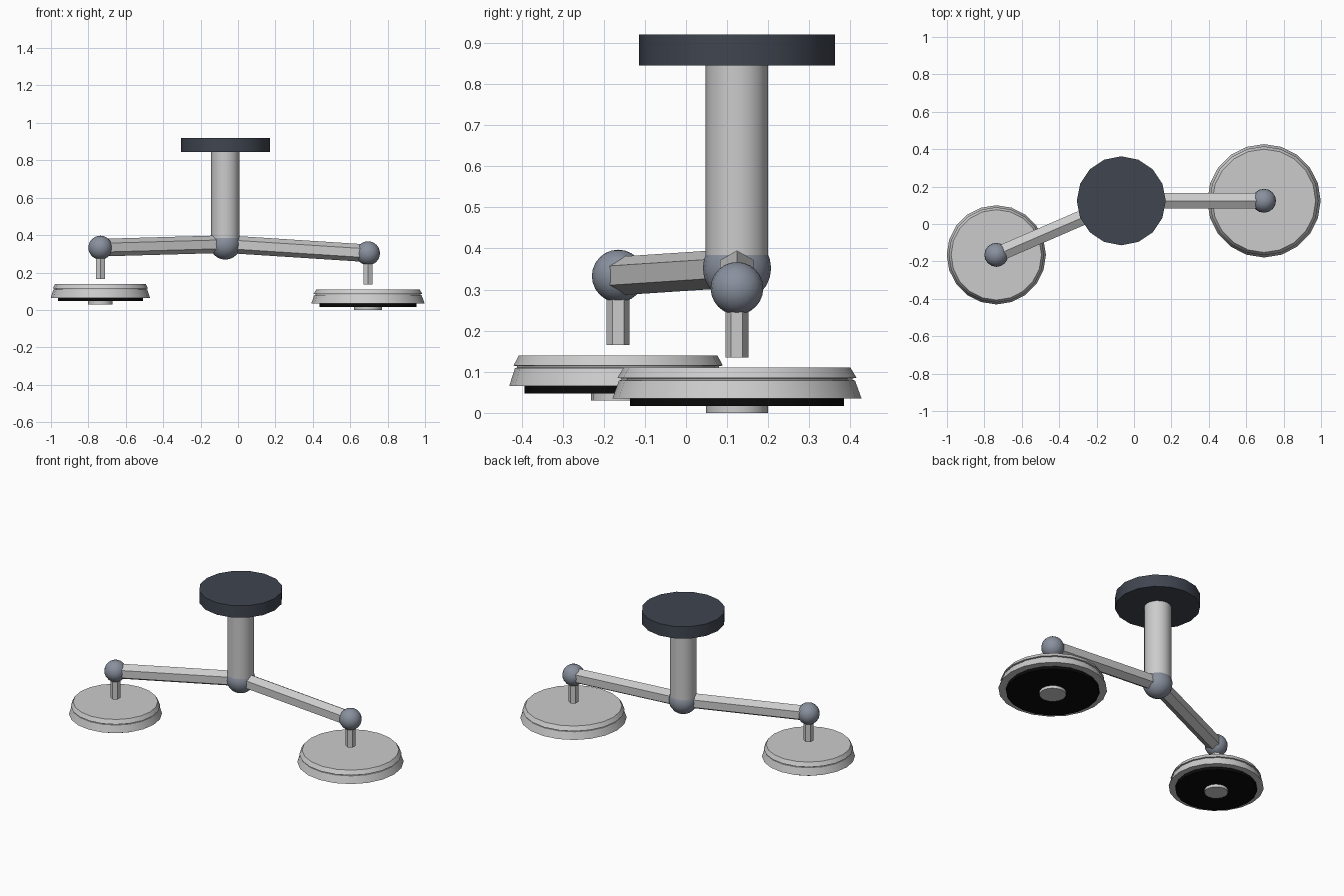
import bpy, math
from mathutils import Vector

if "Cube" in bpy.data.objects:
    bpy.data.objects.remove(bpy.data.objects["Cube"])


def material(name, rgb):
    m = bpy.data.materials.new(name)
    m.diffuse_color = (*rgb, 1)
    m.use_nodes = True
    m.node_tree.nodes["Principled BSDF"].inputs["Base Color"].default_value = m.diffuse_color
    return m


DARK = material("dark_paint", (0.05, 0.06, 0.08))
BLACK = material("black_glass", (0.003, 0.003, 0.003))
STEEL = material("joint_steel", (0.25, 0.28, 0.34))


def finish(name, mat=None, smooth=True):
    o = bpy.context.object
    o.name = name
    if mat:
        o.data.materials.append(mat)
    if smooth:
        bpy.ops.object.shade_smooth_by_angle(angle=math.radians(30))
    return o


def cylinder(name, x, y, z0, z1, r, sides, mat=None, r_top=None, smooth=True):
    bpy.ops.mesh.primitive_cone_add(vertices=sides, radius1=r, radius2=r if r_top is None else r_top,
                                    depth=z1 - z0, location=(x, y, (z0 + z1) / 2))
    return finish(name, mat, smooth)


def ball(name, p, r):
    bpy.ops.mesh.primitive_uv_sphere_add(segments=16, ring_count=12, radius=r, location=p)
    return finish(name, STEEL)


def arm(name, a, b, r):
    # hexagonal bar with a ridge on top
    d = Vector(b) - Vector(a)
    bpy.ops.mesh.primitive_cylinder_add(vertices=6, radius=r, depth=d.length,
                                        location=(Vector(a) + Vector(b)) / 2)
    o = finish(name, smooth=False)
    o.rotation_euler = d.to_track_quat('Z', 'Y').to_euler()


def lamp_head(name, x, y, z, s):
    # two-tier housing with a narrow groove, turned from a profile
    profile = [(0, 0.035), (0.303, 0.035), (0.287, 0.079), (0.281, 0.080),
               (0.281, 0.084), (0.291, 0.085), (0.276, 0.110), (0, 0.110)]
    sides = 20
    verts, faces = [], []
    for r, h in profile[1:-1]:
        for i in range(sides):
            t = 2 * math.pi * i / sides + math.pi / 2
            verts.append((r * s * math.cos(t), r * s * math.sin(t), h))
    rings = len(profile) - 2
    for k in range(rings - 1):
        for i in range(sides):
            j = (i + 1) % sides
            faces.append((k * sides + i, k * sides + j, (k + 1) * sides + j, (k + 1) * sides + i))
    faces.append(tuple(reversed(range(sides))))
    faces.append(tuple(range((rings - 1) * sides, rings * sides)))
    mesh = bpy.data.meshes.new(name)
    mesh.from_pydata(verts, [], faces)
    o = bpy.data.objects.new(name + "_housing", mesh)
    bpy.context.collection.objects.link(o)
    o.location = (x, y, z)
    bpy.ops.object.select_all(action='DESELECT')
    o.select_set(True)
    bpy.context.view_layer.objects.active = o
    bpy.ops.object.shade_smooth_by_angle(angle=math.radians(30))
    # lens and handle below the housing
    cylinder(name + "_lens", x, y, z + 0.017, z + 0.036, 0.26 * s, 20, BLACK)
    cylinder(name + "_handle", x, y, z, z + 0.018, 0.075 * s, 16)


# ceiling mount
CX, CY = -0.068, 0.124
cylinder("ceiling_plate", CX, CY, 0.845, 0.92, 0.238, 16, DARK)
cylinder("ceiling_column", CX, CY, 0.35, 0.846, 0.076, 16)
ball("hub_joint", (CX, CY, 0.352), 0.083)

# two arms, each with an end joint, drop stem and lamp head
for name, x, y, zj, z, s in (("large_lamp", 0.695, 0.124, 0.303, 0.0, 1.0),
                             ("small_lamp", -0.736, -0.165, 0.333, 0.03, 0.875)):
    arm(name + "_arm", (CX, CY, 0.352), (x, y, zj), 0.047)
    ball(name + "_joint", (x, y, zj), 0.064)
    cylinder(name + "_stem", x, y, z + 0.135, zj, 0.028, 6, smooth=False)
    lamp_head(name, x, y, z, s)
